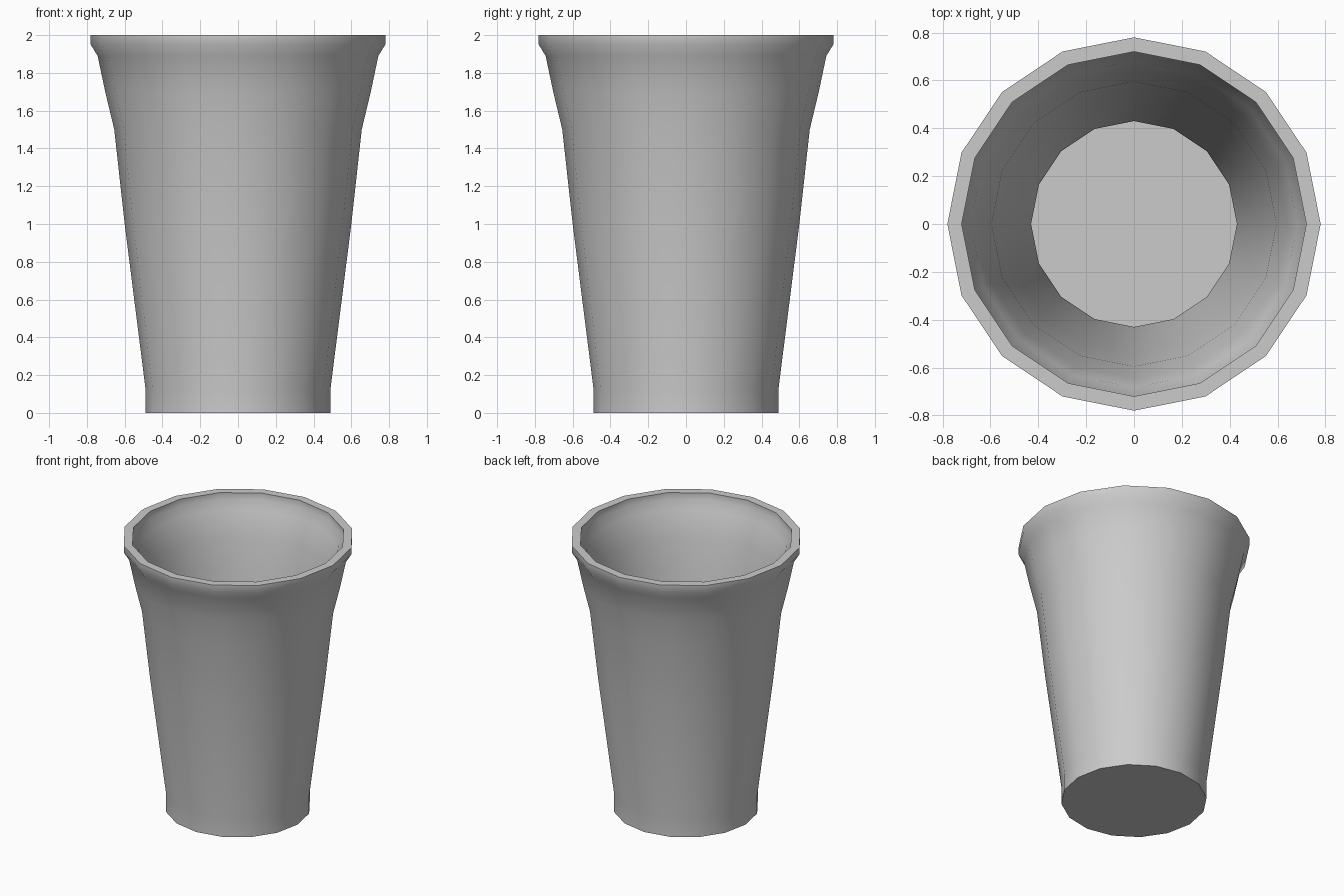
import bpy
import bmesh
import math

SIDES = 16
WALL = 0.06

if "Cube" in bpy.data.objects:
    bpy.data.objects.remove(bpy.data.objects["Cube"], do_unlink=True)

# Plain grey material
grey = bpy.data.materials.new("light grey")
grey.use_nodes = True
colour = (0.6, 0.6, 0.6, 1)
grey.diffuse_color = colour
grey.node_tree.nodes["Principled BSDF"].inputs["Base Color"].default_value = colour

# Outer wall profile as (radius, height), foot to rim
outer = [(0.49, 0), (0.49, 0.13), (0.6, 1.0), (0.655, 1.5),
         (0.703, 1.7), (0.743, 1.89), (0.78, 1.95), (0.78, 2)]
# Inner wall follows the outer one, rim to floor
inner = [(r - WALL, max(z, WALL)) for r, z in reversed(outer)]

# Lathe the closed wall around z
bm = bmesh.new()
rings = []
for r, z in outer + inner:
    rings.append([bm.verts.new((r * math.cos(math.tau * i / SIDES),
                                r * math.sin(math.tau * i / SIDES), z))
                  for i in range(SIDES)])
for a, b in zip(rings, rings[1:]):
    for i in range(SIDES):
        j = (i + 1) % SIDES
        bm.faces.new((a[i], a[j], b[j], b[i]))

# Underside and inside floor
bm.faces.new(rings[0][::-1])
bm.faces.new(rings[-1])
bmesh.ops.recalc_face_normals(bm, faces=bm.faces)

mesh = bpy.data.meshes.new("cup")
bm.to_mesh(mesh)
bm.free()
mesh.materials.append(grey)
cup = bpy.data.objects.new("cup", mesh)
bpy.context.collection.objects.link(cup)

# Smooth walls, crisp rim and foot
bpy.ops.object.select_all(action='DESELECT')
cup.select_set(True)
bpy.context.view_layer.objects.active = cup
bpy.ops.object.shade_smooth_by_angle(angle=math.radians(50))
